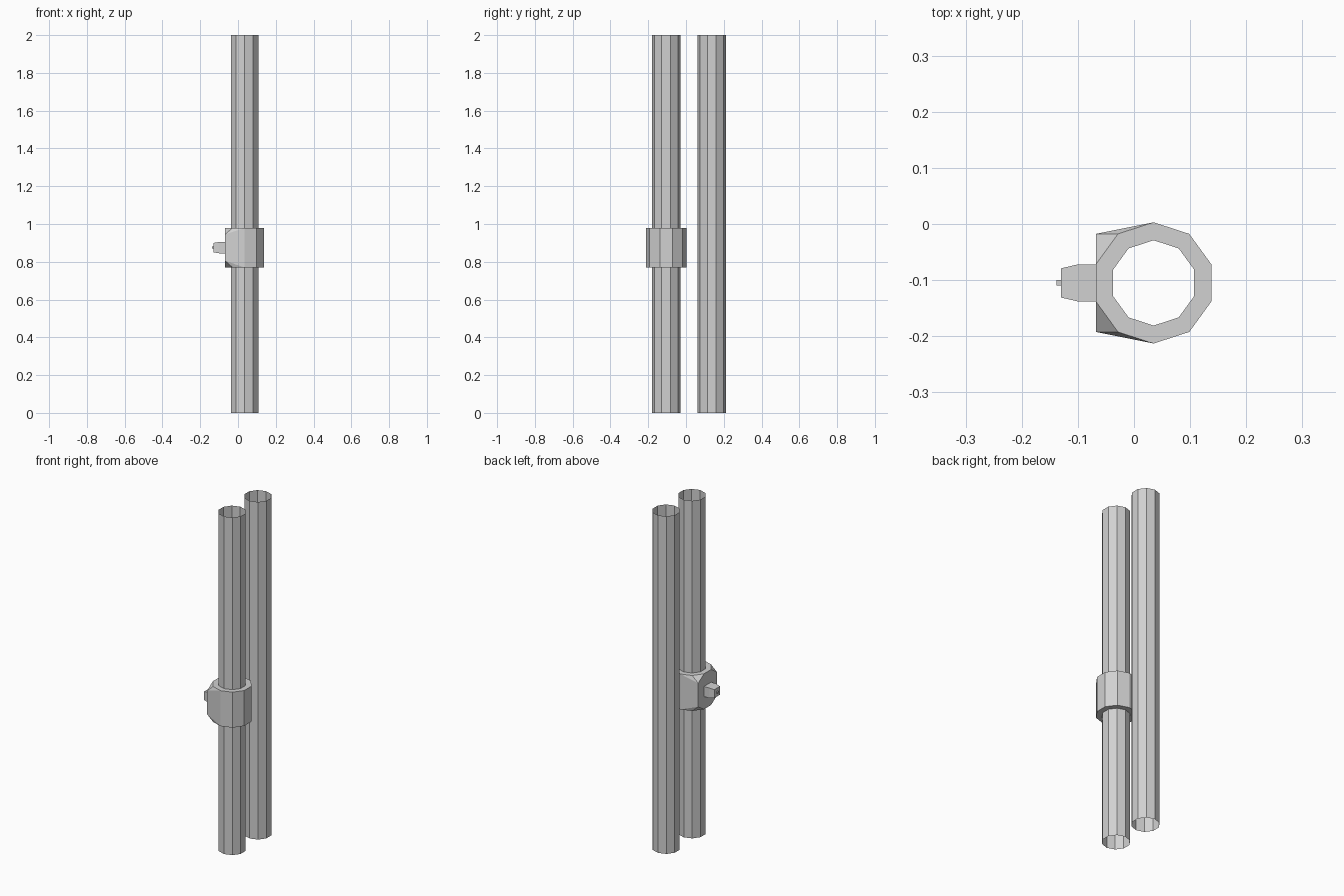
import bpy
import bmesh
from math import sin, cos, tau

if "Cube" in bpy.data.objects:
    bpy.data.objects.remove(bpy.data.objects["Cube"])

grey = bpy.data.materials.new("light_grey")
grey.use_nodes = True
grey.diffuse_color = (0.64, 0.64, 0.64, 1)
grey.node_tree.nodes["Principled BSDF"].inputs["Base Color"].default_value = grey.diffuse_color

SIDES = 10
PIPE_X, FRONT_Y, BACK_Y = 0.035, -0.105, 0.136
PIPE_R, COLLAR_R = 0.076, 0.108
COLLAR_LOW, COLLAR_HIGH = 0.77, 0.98
MID_Z = (COLLAR_LOW + COLLAR_HIGH) / 2


def ring(bm, y, radius, z):
    """Decagon of vertices with corners on the y axis."""
    angles = [tau * (i / SIDES + 0.25) for i in range(SIDES)]
    return [bm.verts.new((PIPE_X + radius * cos(a), y + radius * sin(a), z)) for a in angles]


def bridge(bm, a, b):
    for i in range(SIDES):
        j = (i + 1) % SIDES
        bm.faces.new((a[i], a[j], b[j], b[i]))


def finish(bm, name):
    bmesh.ops.recalc_face_normals(bm, faces=bm.faces)
    mesh = bpy.data.meshes.new(name)
    bm.to_mesh(mesh)
    bm.free()
    mesh.materials.append(grey)
    bpy.context.collection.objects.link(bpy.data.objects.new(name, mesh))


# Open-ended pipes
for name, y in (("front_pipe", FRONT_Y), ("back_pipe", BACK_Y)):
    bm = bmesh.new()
    bridge(bm, ring(bm, y, PIPE_R, 0), ring(bm, y, PIPE_R, 2))
    finish(bm, name)

# Collar: decagonal sleeve with a squared-off mounting side
bm = bmesh.new()
low = ring(bm, FRONT_Y, COLLAR_R, COLLAR_LOW)
high = ring(bm, FRONT_Y, COLLAR_R, COLLAR_HIGH)
flat_x = min(v.co.x for v in low)
corners = [bm.verts.new((flat_x, FRONT_Y + sy * 0.0874, MID_Z + sz * 0.07))
           for sy in (-1, 1) for sz in (-1, 1)]
bmesh.ops.convex_hull(bm, input=low + high + corners)
caps = [f for f in bm.faces if abs(f.normal.z) > 0.99]
bmesh.ops.delete(bm, geom=caps, context='FACES_ONLY')
loose = [e for e in bm.edges if not e.link_faces]
bmesh.ops.delete(bm, geom=loose, context='EDGES')
inner_low = ring(bm, FRONT_Y, PIPE_R, COLLAR_LOW)
inner_high = ring(bm, FRONT_Y, PIPE_R, COLLAR_HIGH)
bridge(bm, low, inner_low)
bridge(bm, high, inner_high)
bmesh.ops.dissolve_limit(bm, angle_limit=0.01, verts=bm.verts, edges=bm.edges)
finish(bm, "collar")


# Knob and its pin: square sections lofted outwards from the collar
def loft(name, sections):
    bm = bmesh.new()
    loops = [[bm.verts.new((x, FRONT_Y + sy * hy, MID_Z + sz * hz))
              for sy, sz in ((-1, -1), (1, -1), (1, 1), (-1, 1))]
             for x, hy, hz in sections]
    for a, b in zip(loops, loops[1:]):
        for i in range(4):
            j = (i + 1) % 4
            bm.faces.new((a[i], a[j], b[j], b[i]))
    bm.faces.new(loops[0])
    bm.faces.new(loops[-1])
    finish(bm, name)


loft("knob", [(-0.066, 0.033, 0.03), (-0.1, 0.033, 0.03), (-0.13, 0.026, 0.025)])
loft("knob_pin", [(-0.129, 0.005, 0.005), (-0.138, 0.005, 0.005)])
